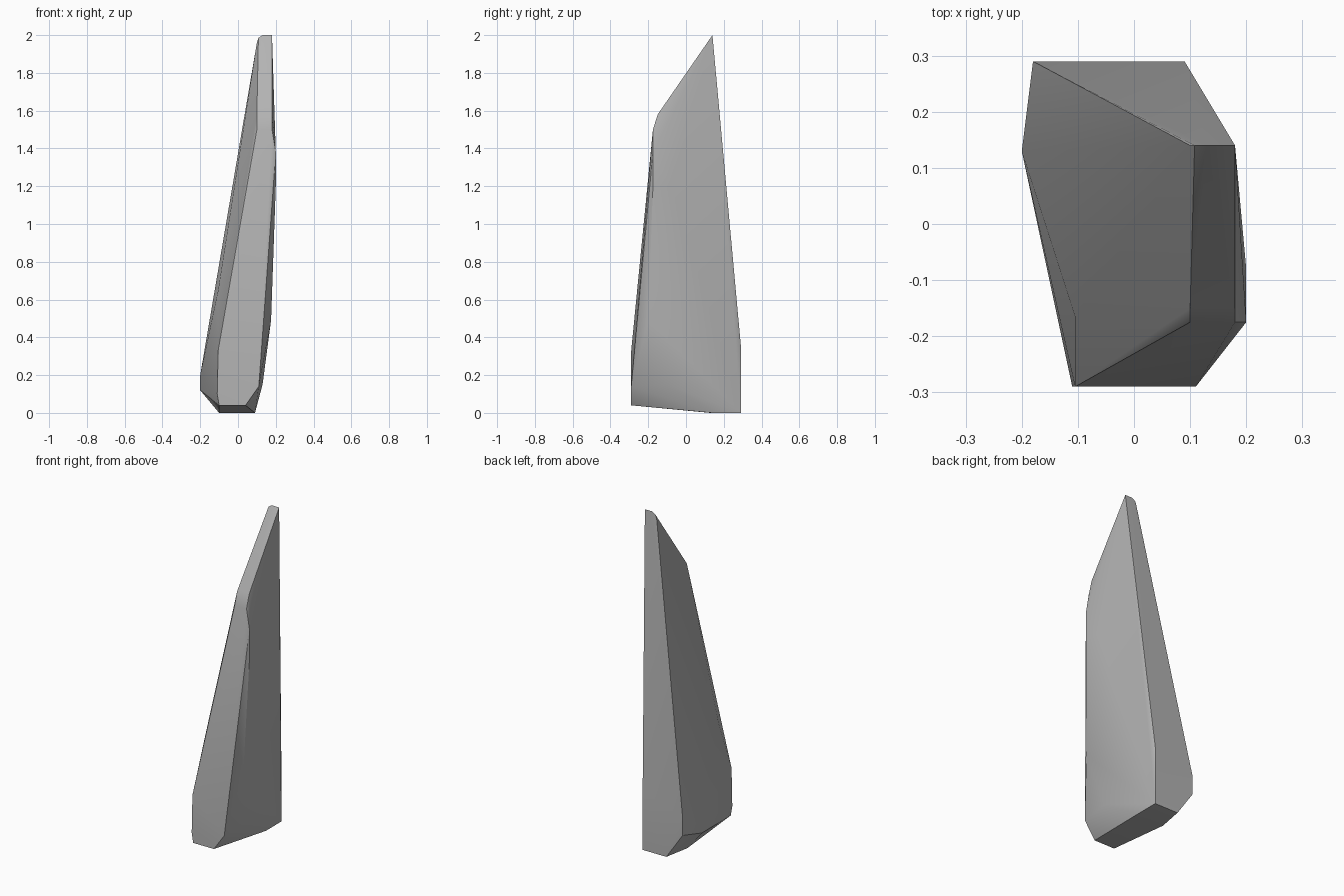
import bpy
import bmesh
import math

cube = bpy.data.objects.get("Cube")
if cube:
    bpy.data.objects.remove(cube, do_unlink=True)

# Stone colour
stone = bpy.data.materials.new("grey_stone")
stone.use_nodes = True
colour = (0.45, 0.45, 0.45, 1)
stone.diffuse_color = colour
stone.node_tree.nodes["Principled BSDF"].inputs["Base Color"].default_value = colour

# Corners of the cut shard, grouped by region
base = [(-.10, -.29, .04), (.04, -.29, .04), (.09, .14, 0),
        (.09, .29, 0), (-.07, .29, 0), (-.10, .13, 0)]
lower_chamfer = [(-.11, -.29, .10), (.11, -.29, .14), (.13, -.10, .15),
                 (-.20, .13, .12), (-.18, .29, .16)]
waist = [(-.105, -.29, .33), (-.20, .13, .20), (-.18, .29, .27),
         (.09, .29, .36), (.175, -.20, .49), (-.105, -.165, .65)]
shoulder = [(.20, -.08, 1.20), (.20, -.175, 1.20), (.20, -.175, 1.38),
            (.18, -.175, 1.50), (.10, -.175, 1.50),
            (.10, -.15, 1.58), (.18, -.15, 1.58)]
tip = [(.10, .14, 1.96), (.108, .14, 1.985), (.13, .14, 2), (.18, .14, 2)]

# Wrap the corners in a faceted skin
bm = bmesh.new()
for corner in base + lower_chamfer + waist + shoulder + tip:
    bm.verts.new(corner)
bmesh.ops.convex_hull(bm, input=bm.verts)
loose = [v for v in bm.verts if not v.link_faces]
bmesh.ops.delete(bm, geom=loose, context='VERTS')
bmesh.ops.dissolve_limit(bm, angle_limit=math.radians(1),
                         verts=bm.verts, edges=bm.edges)
bmesh.ops.recalc_face_normals(bm, faces=bm.faces)

mesh = bpy.data.meshes.new("stone_shard")
bm.to_mesh(mesh)
bm.free()
mesh.materials.append(stone)
shard = bpy.data.objects.new("stone_shard", mesh)
bpy.context.collection.objects.link(shard)

# Soften shallow facets, keep the strong ridges
bpy.ops.object.select_all(action='DESELECT')
shard.select_set(True)
bpy.context.view_layer.objects.active = shard
bpy.ops.object.shade_smooth_by_angle(angle=math.radians(30))
